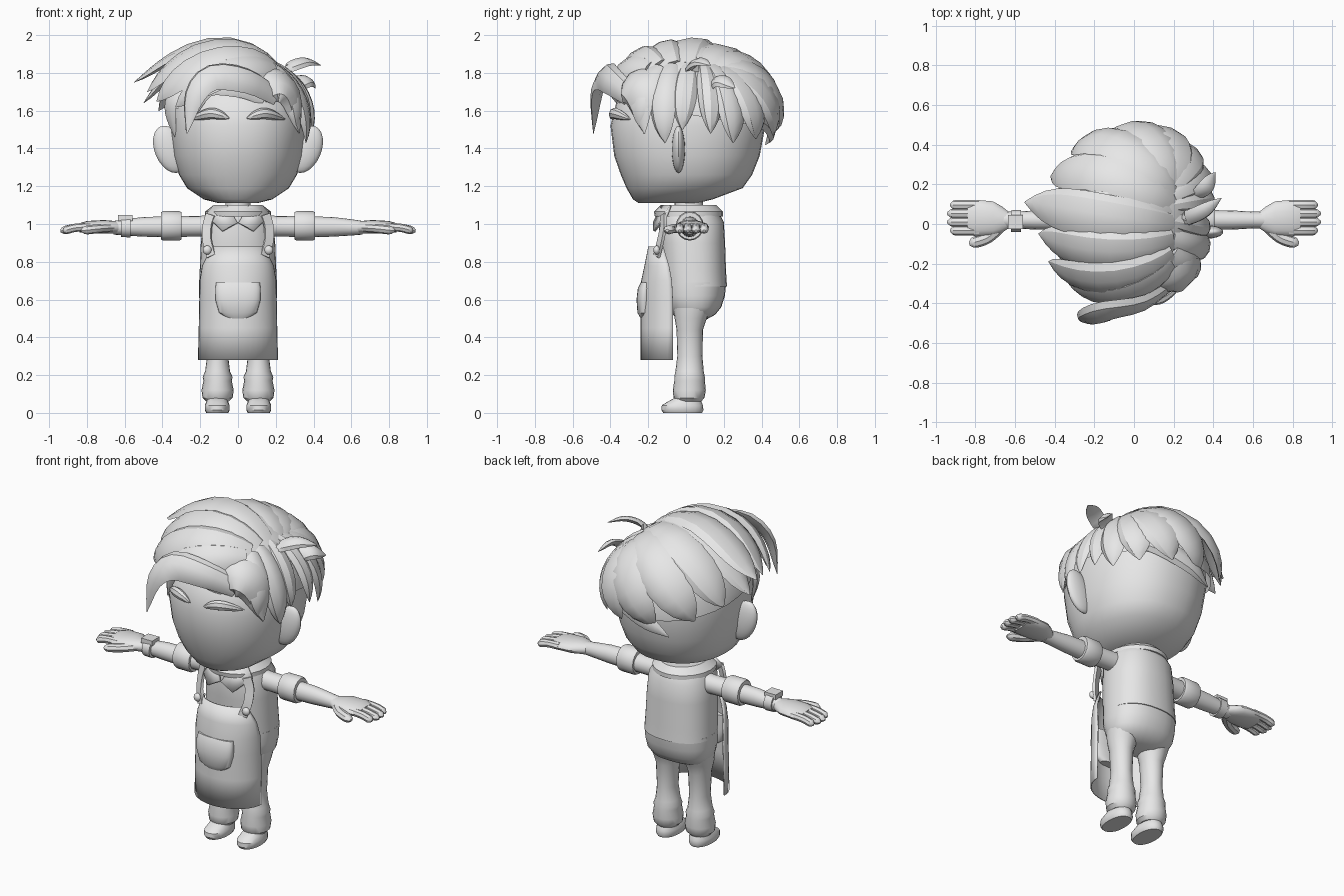
import bpy, bmesh, math
from mathutils import Vector as V

if "Cube" in bpy.data.objects:
    bpy.data.objects.remove(bpy.data.objects["Cube"])

grey = bpy.data.materials.new("plain_grey")
grey.diffuse_color = (0.8, 0.8, 0.8, 1)
grey.use_nodes = True
grey.node_tree.nodes["Principled BSDF"].inputs["Base Color"].default_value = grey.diffuse_color


def finish(name, bm, mirror=False, solid=0, angle=35):
    bmesh.ops.recalc_face_normals(bm, faces=bm.faces)
    me = bpy.data.meshes.new(name)
    bm.to_mesh(me)
    bm.free()
    me.materials.append(grey)
    ob = bpy.data.objects.new(name, me)
    bpy.context.collection.objects.link(ob)
    bpy.ops.object.select_all(action='DESELECT')
    ob.select_set(True)
    bpy.context.view_layer.objects.active = ob
    bpy.ops.object.shade_smooth_by_angle(angle=math.radians(angle))
    if solid:
        ob.modifiers.new("thickness", 'SOLIDIFY').thickness = solid
    if mirror:
        m = ob.modifiers.new("mirror", 'MIRROR')
        m.use_mirror_merge = False
    return ob


def loft(bm, rings, closed=True, caps=True):
    vs = [[bm.verts.new(p) for p in r] for r in rings]
    n = len(vs[0])
    for a, b in zip(vs, vs[1:]):
        for i in range(n if closed else n - 1):
            j = (i + 1) % n
            bm.faces.new((a[i], a[j], b[j], b[i]))
    if caps:
        bm.faces.new(vs[0])
        bm.faces.new(vs[-1])


def power(c, e):
    return math.copysign(abs(c) ** (2 / e), c)


def stack(name, rows, cx=0, n=28, e=2.2, mirror=False):
    """Horizontal rings: z, half width, front y, back y."""
    rings = []
    for z, hx, yf, yb in rows:
        cy, hy = (yf + yb) / 2, (yb - yf) / 2
        rings.append([(cx + hx * power(math.cos(a), e), cy + hy * power(math.sin(a), e), z)
                      for a in (i * math.tau / n for i in range(n))])
    bm = bmesh.new()
    loft(bm, rings)
    return finish(name, bm, mirror)


def arm_rings(name, rows, n=16, mirror=True):
    """Rings along x: x, centre y, centre z, half y, half z."""
    bm = bmesh.new()
    loft(bm, [[(x, cy + hy * math.cos(i * math.tau / n), cz + hz * math.sin(i * math.tau / n))
               for i in range(n)] for x, cy, cz, hy, hz in rows])
    return finish(name, bm, mirror)


def smooth_path(pts, steps=12):
    pts = [V(p) for p in pts]
    q = [2 * pts[0] - pts[1]] + pts + [2 * pts[-1] - pts[-2]]
    out, segs = [], len(pts) - 1
    for k in range(steps + 1):
        u = k / steps * segs
        i = min(int(u), segs - 1)
        t = u - i
        a, b, c, d = q[i:i + 4]
        out.append(0.5 * (2 * b + (c - a) * t + (2 * a - 5 * b + 4 * c - d) * t * t
                          + (3 * b - a - 3 * c + d) * t ** 3))
    return out


LOCK = [(-1, -.25), (-.6, .6), (.1, 1), (.7, .65), (1, -.25), (0, -.7)]
ROUND = [(math.cos(i * math.tau / 8), math.sin(i * math.tau / 8)) for i in range(8)]
STRAP = [(-1, -1), (1, -1), (1, 1), (-1, 1)]


def lock_width(s):
    return max(.03, (1 - s ** 2.5) * (.55 + .9 * s))


def lens(s):
    return max(.08, math.sin(math.pi * s) ** .7 if 0 < s < 1 else 0)


def finger_width(s):
    return 1 if s < .8 else math.sqrt(max(.1, 1 - ((s - .8) / .21) ** 2))


def sweep(bm, path, w, h, up, section, width):
    """up gives the outward direction at a point."""
    rings = []
    for k, p in enumerate(path):
        t = (path[min(k + 1, len(path) - 1)] - path[max(k - 1, 0)]).normalized()
        side = t.cross(up(p)).normalized()
        nor = side.cross(t)
        f = width(k / (len(path) - 1))
        rings.append([p + side * (w * f * a) + nor * (h * f * b) for a, b in section])
    loft(bm, rings)


# head, ears, neck, brows
stack("head", [(1.11, .10, -.25, .06), (1.13, .18, -.28, .14), (1.19, .27, -.315, .3),
               (1.26, .312, -.345, .35), (1.36, .34, -.38, .39), (1.52, .36, -.40, .42),
               (1.64, .345, -.37, .41), (1.75, .28, -.29, .35), (1.85, .15, -.15, .2)], n=36)
stack("neck", [(1.04, .07, -.06, .09), (1.16, .065, -.06, .09)])
bm = bmesh.new()
bmesh.ops.create_uvsphere(bm, u_segments=20, v_segments=12, radius=1)
for v in bm.verts:
    x, y, z = v.co
    v.co = (.36 + .085 * x + .03 * z, -.04 + .035 * y, 1.395 + .125 * z)
finish("ears", bm, mirror=True)
bm = bmesh.new()
sweep(bm, smooth_path([(.045, -.395, 1.56), (.14, -.375, 1.585), (.25, -.295, 1.555)]),
      .03, .025, lambda p: V((p.x, p.y, 0)), ROUND, lens)
finish("eyebrows", bm, mirror=True)

# hair cap, cut along a sloping hairline
C, R = V((-.01, .04, 1.52)), V((.385, .425, .42))
bm = bmesh.new()
bmesh.ops.create_uvsphere(bm, u_segments=28, v_segments=16, radius=1)
for v in bm.verts:
    v.co = C + V(a * b for a, b in zip(v.co, R)) * .98
bmesh.ops.bisect_plane(bm, geom=bm.verts[:] + bm.edges[:] + bm.faces[:], plane_co=(0, -.4, 1.65),
                       plane_no=(0, .17, 1), clear_inner=True)
finish("hair_cap", bm)


def outward(p):
    return V(((p.x - C.x) / R.x, (p.y - C.y) / R.y, (p.z - C.z) / R.z))


# swept locks fan from the parting: root y, tip x y z, half width, lift
FAN = [(-.20, -.33, -.30, 1.62, .11, .07), (-.16, -.43, -.19, 1.65, .13, .10),
       (-.09, -.48, -.05, 1.70, .13, .09), (-.01, -.55, .11, 1.75, .14, .09),
       (.05, -.50, .10, 1.64, .12, .05), (.10, -.42, .24, 1.60, .14, .10),
       (.15, -.31, .36, 1.53, .15, .13), (.19, -.10, .44, 1.48, .15, .15),
       (.20, .11, .46, 1.47, .14, .14), (.20, .27, .37, 1.45, .12, .11),
       (.15, .36, .25, 1.43, .10, .09), (.10, .39, .13, 1.48, .08, .07),
       (.02, .37, -.02, 1.50, .08, .04), (-.08, .36, -.11, 1.43, .09, .04),
       (-.15, .31, -.25, 1.52, .09, .05)]
for i, (ry, x, y, z, w, lift) in enumerate(FAN):
    a, b = outward(V((.19, ry, 1.84 - .5 * ry * ry))), outward(V((x, y, z)))
    path = []
    for k in range(11):
        s = k / 10
        e = s ** 2.2
        d = a.lerp(b, s).normalized() * (a.length * (1 - e) + b.length * e)
        d *= 1 + lift * math.sin(math.pi * s)
        path.append(C + V(p * q for p, q in zip(d, R)))
    bm = bmesh.new()
    sweep(bm, path, w, .04, outward, LOCK, lock_width)
    finish("hair_lock_%d" % (i + 1), bm, angle=30)

# loose locks: half width, thickness, path
LOOSE = {
    "front_bang": (.10, .04, [(.20, -.30, 1.68), (.05, -.40, 1.76), (-.13, -.44, 1.78),
                              (-.23, -.475, 1.68), (-.27, -.49, 1.48)]),
    "inner_bang": (.08, .035, [(.14, -.33, 1.67), (0, -.36, 1.73), (-.17, -.35, 1.72), (-.28, -.28, 1.50)]),
    "right_bang": (.13, .05, [(.11, -.32, 1.70), (.2, -.29, 1.74), (.28, -.25, 1.68), (.325, -.22, 1.48)]),
    "side_tuft": (.055, .025, [(.2, .04, 1.76), (.27, .03, 1.83), (.36, .07, 1.86), (.44, .13, 1.84)]),
    "back_tuft": (.06, .025, [(.27, .12, 1.72), (.36, .18, 1.76), (.41, .26, 1.72)]),
    "low_back_lock": (.08, .035, [(.35, .22, 1.62), (.2, .39, 1.58), (-.02, .45, 1.50), (-.18, .42, 1.42)]),
    "left_sideburn": (.07, .03, [(-.27, -.17, 1.76), (-.355, -.16, 1.64), (-.335, -.15, 1.46)]),
}
for name, (w, h, pts) in LOOSE.items():
    bm = bmesh.new()
    sweep(bm, smooth_path(pts), w, h, outward, LOCK, lock_width)
    finish(name, bm, angle=30)

# shirt and collar
stack("shirt", [(.67, .207, -.12, .217), (.75, .203, -.13, .212), (.9, .197, -.137, .207),
                (1.01, .187, -.145, .2), (1.06, .16, -.135, .175), (1.09, .09, -.08, .1)], e=2.3)
stack("collar", [(1.04, .176, -.165, .195), (1.065, .175, -.17, .195), (1.10, .13, -.135, .16),
                 (1.10, .08, -.07, .1)], e=2)
bm = bmesh.new()
bm.faces.new([bm.verts.new(p) for p in ((.004, -.175, 1.01), (.085, -.175, .965), (.172, -.11, 1.05),
                                        (.13, -.09, 1.1), (.06, -.13, 1.1))])
bmesh.ops.triangulate(bm, faces=bm.faces)
finish("collar_flaps", bm, mirror=True, solid=.015)

# trousers and shoes
stack("trouser_seat", [(.69, .207, -.12, .213), (.62, .207, -.12, .206), (.56, .198, -.10, .187),
                       (.52, .175, -.07, .155), (.49, .12, -.04, .10)], e=2.3)
stack("trouser_legs", [(.58, .09, -.07, .15), (.5, .08, -.06, .11), (.44, .064, -.05, .09),
                       (.3, .056, -.046, .087), (.22, .066, -.056, .094), (.19, .079, -.062, .1),
                       (.17, .075, -.062, .1), (.12, .085, -.07, .105), (.08, .08, -.066, .098),
                       (.06, .06, -.05, .08)], cx=.108, n=20, e=2, mirror=True)
stack("shoes", [(0, .058, -.12, .085), (.015, .066, -.13, .092), (.04, .066, -.128, .09),
                (.058, .058, -.1, .082), (.085, .05, -.05, .07)], cx=.11, n=20, mirror=True)

# apron sheet: z, half width, edge y, front y
bm = bmesh.new()
rows = []
for z, hx, ye, yf in [(.28, .212, -.07, -.24), (.45, .208, -.07, -.24), (.6, .205, -.07, -.24),
                      (.70, .203, -.075, -.237), (.78, .19, -.09, -.22), (.88, .14, -.12, -.2)]:
    rows.append([(-hx * power(math.cos(a), 2), ye + (yf - ye) * power(math.sin(a), 2), z)
                 for a in (i * math.pi / 20 for i in range(21))])
loft(bm, rows, closed=False, caps=False)
finish("apron", bm, solid=.008)
stack("apron_pocket", [(.50, .06, -.24, -.18), (.53, .10, -.257, -.18), (.6, .12, -.262, -.18),
                       (.66, .12, -.255, -.18), (.69, .115, -.24, -.18)], e=2.4)
bm = bmesh.new()
sweep(bm, smooth_path([(.14, -.155, .83), (.162, -.135, .91), (.162, -.12, .99), (.145, -.12, 1.05)]),
      .025, .008, lambda p: V((.5, -1, 0)), STRAP, lambda s: 1)
finish("apron_straps", bm, mirror=True)
bm = bmesh.new()
bmesh.ops.create_uvsphere(bm, u_segments=14, v_segments=8, radius=1)
for v in bm.verts:
    v.co = V((.163, -.155, .862)) + V((.024 * v.co.x, .018 * v.co.y, .024 * v.co.z))
finish("apron_buttons", bm, mirror=True)

# arms, rolled cuffs, wrist band
arm_rings("sleeves", [(.12, .025, .99, .06, .06), (.2, .025, .988, .055, .055), (.34, .02, .987, .055, .055)])
arm_rings("sleeve_cuffs", [(.298, .02, .99, .055, .055), (.298, .02, .99, .068, .072), (.31, .02, .99, .074, .078),
                           (.395, .02, .99, .074, .078), (.408, .02, .99, .068, .072), (.408, .02, .99, .05, .05)])
arm_rings("forearms", [(.39, .02, .985, .05, .055), (.5, .02, .985, .048, .052),
                       (.6, .02, .982, .042, .043), (.66, .02, .98, .042, .036)])
arm_rings("wrist_band", [(-x, .015, .985, r, r) for x, r in ((.57, .04), (.57, .056), (.62, .054), (.62, .04))],
          mirror=False)
bm = bmesh.new()
bmesh.ops.create_cube(bm, size=1)
for v in bm.verts:
    v.co = V((-.597, .01, 1.032)) + V((.075 * v.co.x, .07 * v.co.y, .03 * v.co.z))
finish("watch_face", bm)

# hands
arm_rings("palms", [(.63, .02, .98, .04, .034), (.665, .022, .983, .066, .034), (.71, .027, .985, .087, .036),
                    (.80, .03, .983, .092, .033), (.84, .03, .98, .08, .024)])
bm = bmesh.new()
for y, x in ((.096, .925), (.053, .94), (.01, .94), (-.033, .925)):
    sweep(bm, smooth_path([(.78, y, .985), (.86, y, .98), (x, y, .963)]), .024, .022,
          lambda p: V((0, 0, 1)), ROUND, finger_width)
sweep(bm, smooth_path([(.67, -.01, .98), (.74, -.07, .975), (.83, -.10, .965)]), .03, .024,
      lambda p: V((0, 0, 1)), ROUND, finger_width)
finish("fingers", bm, mirror=True)
